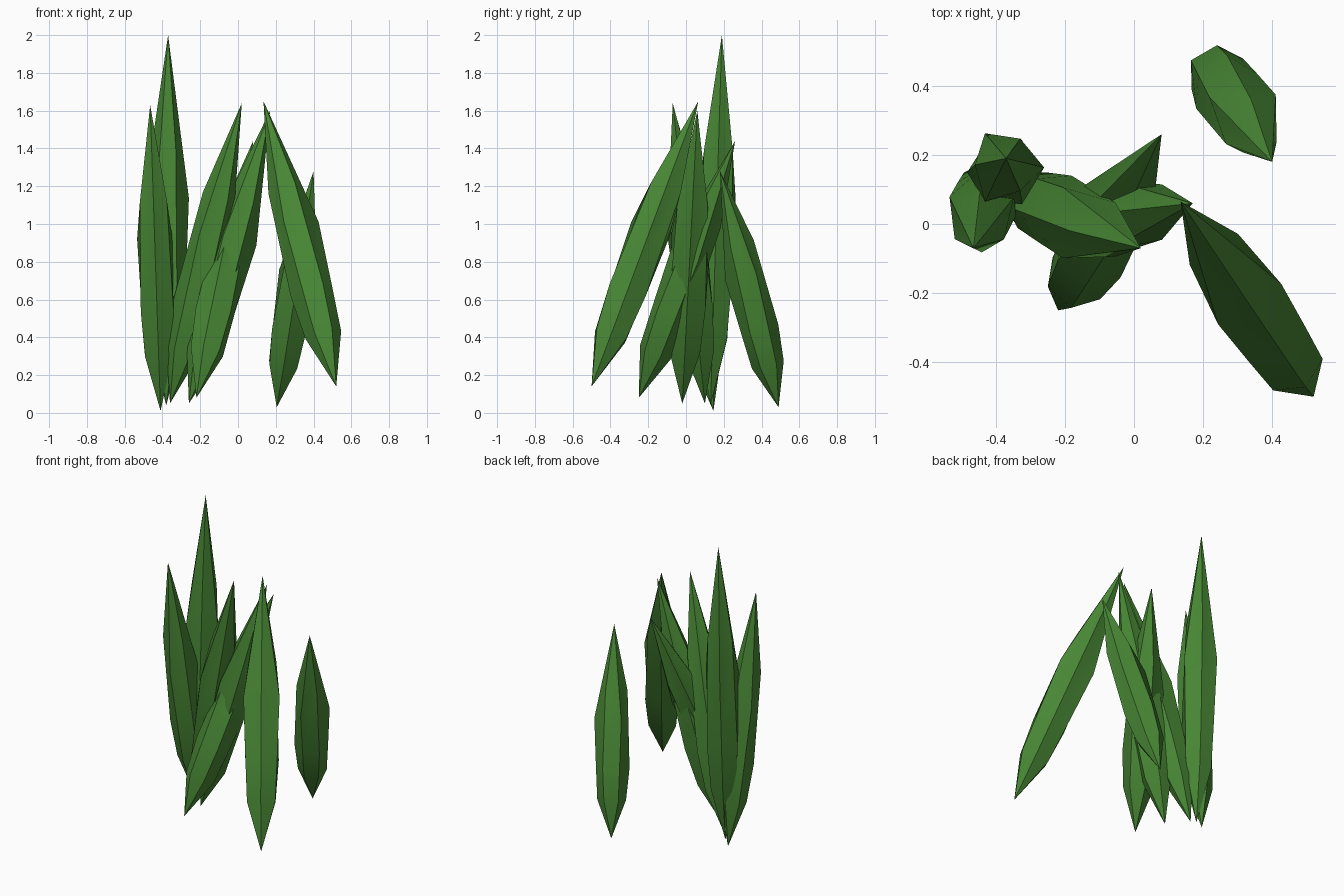
import bpy, bmesh, math
from mathutils import Vector

if "Cube" in bpy.data.objects:
    bpy.data.objects.remove(bpy.data.objects["Cube"])

green = bpy.data.materials.new("leaf_green")
green.diffuse_color = (0.064, 0.24, 0.035, 1)
green.use_nodes = True
green.node_tree.nodes["Principled BSDF"].inputs["Base Color"].default_value = green.diffuse_color

SIDES = 6
# (fraction along the leaf, radius factor) for alternating columns
EVEN = ((0.18, 0.86), (0.34, 0.97), (0.56, 1.10))
ODD = ((0.18, 0.84), (0.33, 1.02), (0.69, 0.84))


def spear_leaf(name, bottom, top, radius, turn):
    """Pointed, slightly swollen leaf running between two tips."""
    a, b = Vector(bottom), Vector(top)
    axis = (b - a).normalized()
    u = (Vector((1, 0, 0)) - axis * axis.x).normalized()
    v = axis.cross(u)
    bm = bmesh.new()
    low, high = bm.verts.new(a), bm.verts.new(b)
    cols = []
    for i in range(SIDES):
        ang = math.radians(turn) + math.tau * i / SIDES
        out = u * math.cos(ang) + v * math.sin(ang)
        cols.append([bm.verts.new(a.lerp(b, t) + out * radius * r)
                     for t, r in (ODD if i % 2 else EVEN)])
    for i in range(SIDES):
        c, d = cols[i], cols[(i + 1) % SIDES]
        bm.faces.new((low, d[0], c[0]))
        for k in range(2):
            bm.faces.new((c[k], d[k], d[k + 1], c[k + 1]))
        bm.faces.new((c[2], d[2], high))
    bmesh.ops.recalc_face_normals(bm, faces=bm.faces)
    mesh = bpy.data.meshes.new(name)
    bm.to_mesh(mesh)
    bm.free()
    mesh.materials.append(green)
    ob = bpy.data.objects.new(name, mesh)
    bpy.context.collection.objects.link(ob)
    bpy.ops.object.select_all(action='DESELECT')
    ob.select_set(True)
    bpy.context.view_layer.objects.active = ob
    bpy.ops.object.shade_smooth_by_angle(angle=math.radians(40))


# Cluster of leaning leaves: bottom tip, top tip, radius, twist
spear_leaf("tall_leaf", (-0.38, 0.13, 0.04), (-0.37, 0.19, 2.0), 0.104, 0)
spear_leaf("left_leaf", (-0.41, 0.145, 0.01), (-0.465, -0.07, 1.63), 0.098, 30)
spear_leaf("centre_leaf", (-0.36, 0.10, 0.05), (0.02, -0.07, 1.64), 0.108, 0)
spear_leaf("crossing_leaf", (-0.26, -0.02, 0.05), (0.17, 0.06, 1.60), 0.110, 0)
spear_leaf("front_leaf", (-0.22, -0.25, 0.08), (0.08, 0.26, 1.44), 0.108, 20)
spear_leaf("right_leaf", (0.52, -0.50, 0.14), (0.135, 0.065, 1.65), 0.114, 0)
spear_leaf("back_leaf", (0.205, 0.49, 0.03), (0.40, 0.18, 1.28), 0.102, 30)
